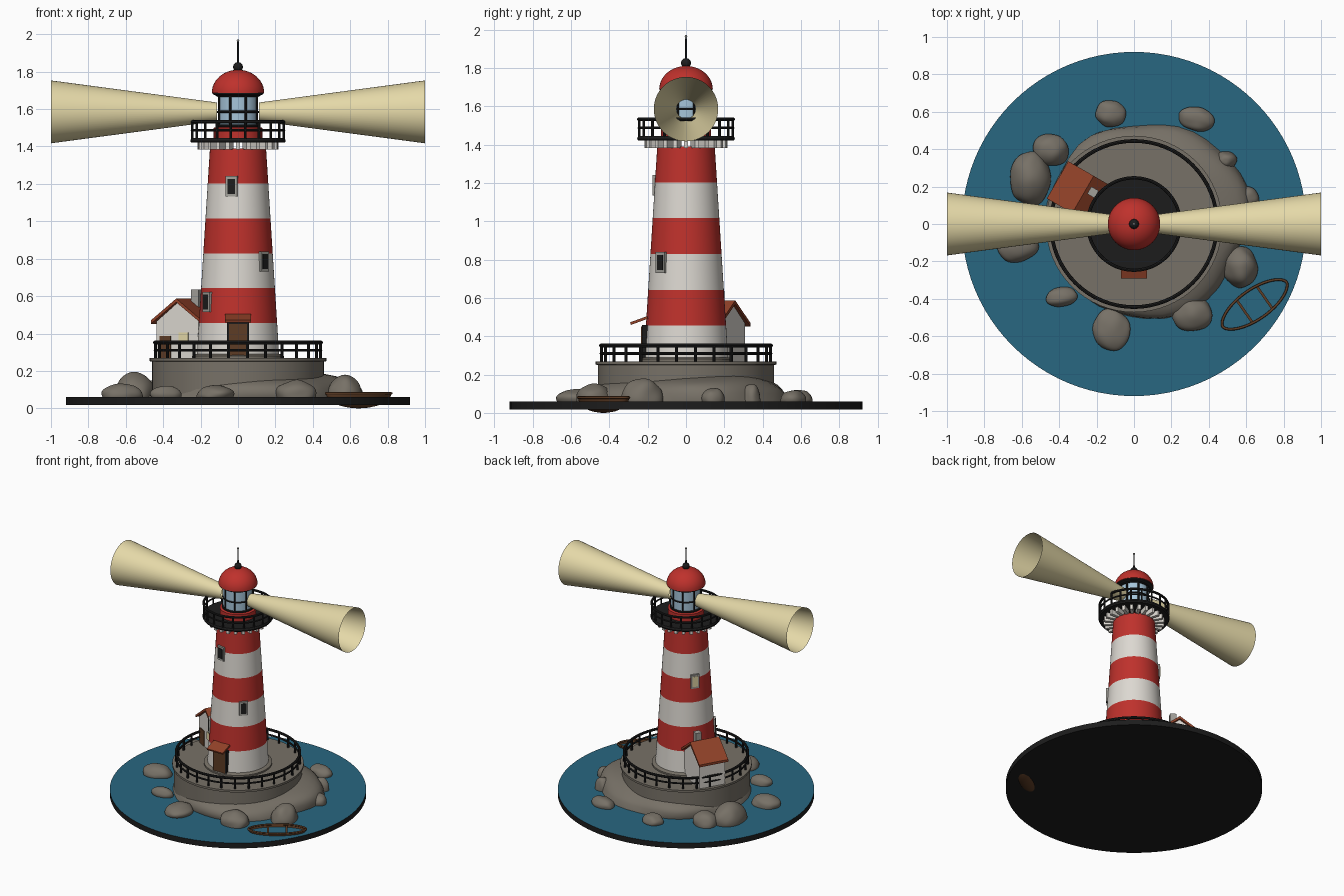
import bpy, bmesh, math, random
from mathutils import Vector, Matrix, noise

if "Cube" in bpy.data.objects:
    bpy.data.objects.remove(bpy.data.objects["Cube"])

random.seed(4)


def material(name, r, g, b):
    m = bpy.data.materials.new(name)
    m.diffuse_color = (r, g, b, 1)
    m.use_nodes = True
    m.node_tree.nodes["Principled BSDF"].inputs["Base Color"].default_value = m.diffuse_color
    return m


RED = material("red_paint", .52, .031, .025)
WHITE = material("white_paint", .72, .69, .64)
ROCK = material("rock_grey", .185, .165, .135)
STONE = material("stone_grey", .36, .35, .32)
WATER = material("sea_blue", .022, .135, .22)
BLACK = material("black_iron", .012, .012, .012)
GLASS = material("pale_glass", .38, .56, .7)
LIGHT = material("warm_light", .78, .69, .39)
TILE = material("roof_tile", .29, .055, .022)
WOOD = material("brown_wood", .11, .045, .018)


def make(name, bm, mats, matrix=None, angle=35):
    bmesh.ops.recalc_face_normals(bm, faces=bm.faces)
    if matrix:
        bm.transform(matrix)
    me = bpy.data.meshes.new(name)
    bm.to_mesh(me)
    bm.free()
    for m in mats if isinstance(mats, list) else [mats]:
        me.materials.append(m)
    me.shade_smooth()
    me.set_sharp_from_angle(angle=math.radians(angle))
    ob = bpy.data.objects.new(name, me)
    bpy.context.collection.objects.link(ob)
    return ob


def lathe(name, profile, mats, n=64, matrix=None, rule=None, cap=True):
    """Spin (radius, z) points round z; rule(centre) gives the material index."""
    bm = bmesh.new()
    rings = [[bm.verts.new((r * math.cos(2 * math.pi * i / n), r * math.sin(2 * math.pi * i / n), z))
              for i in range(n)] for r, z in profile]
    for a, b in zip(rings, rings[1:]):
        for i in range(n):
            j = (i + 1) % n
            bm.faces.new((a[i], a[j], b[j], b[i]))
    if cap:
        bm.faces.new(rings[0])
        bm.faces.new(rings[-1])
    if rule:
        for f in bm.faces:
            f.material_index = rule(f.calc_center_median())
    return make(name, bm, mats, matrix)


def add_box(bm, loc, size, rot=Matrix()):
    bmesh.ops.create_cube(bm, size=1, matrix=rot @ Matrix.Translation(loc) @ Matrix.Diagonal((*size, 1)))


def box(name, loc, size, mat, rot=Matrix()):
    bm = bmesh.new()
    add_box(bm, loc, size, rot)
    return make(name, bm, mat)


def prism(name, pts, y0, y1, mat, rot):
    """Extrude an (x, z) outline along y."""
    bm = bmesh.new()
    f = bm.faces.new([bm.verts.new((x, y0, z)) for x, z in pts])
    ex = bmesh.ops.extrude_face_region(bm, geom=[f])
    bmesh.ops.translate(bm, vec=(0, y1 - y0, 0), verts=[v for v in ex["geom"] if isinstance(v, bmesh.types.BMVert)])
    return make(name, bm, mat, rot)


def ring(name, R, r, z, mat=BLACK, n=64):
    pts = [(R + r * math.cos(math.pi * k / 4), z + r * math.sin(math.pi * k / 4)) for k in range(9)]
    return lathe(name, pts, mat, n, cap=False)


def posts(name, R, r, z0, z1, count):
    bm = bmesh.new()
    for i in range(count):
        a = 2 * math.pi * (i + .5) / count
        bmesh.ops.create_cone(bm, cap_ends=True, segments=8, radius1=r, radius2=r, depth=z1 - z0,
                              matrix=Matrix.Translation((R * math.cos(a), R * math.sin(a), (z0 + z1) / 2)))
    return make(name, bm, BLACK)


def ball(name, loc, r, mat):
    bm = bmesh.new()
    bmesh.ops.create_uvsphere(bm, u_segments=24, v_segments=12, radius=r)
    return make(name, bm, mat, Matrix.Translation(loc))


def boulder(name, loc, size, turn, rough, seed, power=1.0):
    """Lumpy ellipsoid, flattened just under the water; power < 1 makes it boxier."""
    bm = bmesh.new()
    bmesh.ops.create_icosphere(bm, subdivisions=4, radius=1)
    for v in bm.verts:
        lump = 1 + rough * noise.noise(v.co * 1.3 + Vector((seed * 7.3, seed, 2)))
        v.co.z = abs(v.co.z) ** power * (1 if v.co.z > 0 else -1)
        v.co *= lump
        v.co.z = max(v.co.z, (.045 - loc[2]) / size[2])
    m = Matrix.Translation(loc) @ Matrix.Rotation(turn, 4, 'Z') @ Matrix.Diagonal((*size, 1))
    return make(name, bm, ROCK, m, 60)


def turn(deg):
    return Matrix.Rotation(math.radians(deg), 4, 'Z')


def tower_radius(z):
    return .221 - .071 * (z - .268) / 1.122


# Sea disc: blue top on a black base
lathe("sea_base", [(.92, .018), (.92, .06)], [BLACK, WATER], 96, rule=lambda c: int(c.z > .055))

# Island, boulders and paved terrace
boulder("island", (.065, .03, .06), (.55, .52, .15), 0, .1, 3, .62)
rocks = [(-.125, .59, .08, .072, .12), (.335, .56, .097, .064, .12), (.49, .34, .06, .05, .15),
         (.6, .14, .07, .06, .13), (-.445, .395, .095, .085, .15), (-.555, .245, .11, .145, .19),
         (-.62, -.12, .11, .085, .13), (-.385, -.39, .085, .052, .12), (-.12, -.565, .1, .112, .125),
         (.31, -.48, .11, .095, .15), (.57, -.23, .09, .11, .18)]
for i, (x, y, a, b, top) in enumerate(rocks):
    boulder(f"boulder_{i + 1}", (x, y, .07), (a, b, top - .07), random.uniform(-.25, .25), .1, i + 1)
lathe("terrace", [(.46, .062), (.46, .25), (.472, .252), (.472, .268)], ROCK, 64)

# Terrace railing
posts("terrace_posts", .444, .008, .265, .355, 28)
for z, r in ((.352, .01), (.31, .007)):
    ring("terrace_rail", .444, r, z)

# Striped tower
zs = [.268 + .187 * k for k in range(7)]
lathe("tower", [(tower_radius(z), z) for z in zs], [WHITE, RED], 64,
      rule=lambda c: int((c.z - .268) / .187) % 2 if .27 < c.z < 1.385 else 0)
lathe("tower_foot", [(.245, .265), (.245, .28), (.225, .29)], ROCK)

# Gallery brackets, deck and railing
bm = bmesh.new()
for k in range(24):
    add_box(bm, (.175, 0, 1.403), (.085, .022, .04), turn(15 * k))
make("gallery_brackets", bm, WHITE)
lathe("gallery_deck", [(.25, 1.42), (.255, 1.43), (.25, 1.445)], BLACK)
posts("gallery_posts", .247, .007, 1.44, 1.535, 20)
for z, r in ((1.532, .009), (1.487, .006)):
    ring("gallery_rail", .247, r, z)

# Lantern room
lathe("lantern_wall", [(.13, 1.44), (.13, 1.5), (.112, 1.505)], RED)
lathe("lantern_glass", [(.106, 1.5), (.106, 1.69)], GLASS)
posts("lantern_bars", .108, .006, 1.5, 1.69, 8)
for z, r in ((1.51, .008), (1.585, .006), (1.675, .01)):
    ring("lantern_ring", .108, r, z)
lathe("dome_eave", [(.12, 1.672), (.135, 1.68), (.135, 1.692)], BLACK)
lathe("dome", [(.14 * math.cos(t), 1.687 + .123 * math.sin(t)) for t in [math.pi / 2 * k / 12.1 for k in range(13)]], RED)
ball("finial_ball", (0, 0, 1.825), .026, BLACK)
lathe("lightning_rod", [(.006, 1.83), (.004, 1.96)], BLACK, 10)
ball("rod_tip", (0, 0, 1.965), .007, STONE)

# Two open light beams
for s in (1, -1):
    m = Matrix.Translation((0, 0, 1.585)) @ Matrix.Rotation(s * math.pi / 2, 4, 'Y')
    lathe("light_beam", [(.05, .112), (.168, 1)], LIGHT, 64, m, cap=False)

# Tower windows: azimuth, height, pane colour
for az, z, pane in ((216, .568, BLACK), (-43, .785, BLACK), (146, .99, LIGHT), (-102, 1.187, BLACK)):
    r = tower_radius(z)
    box("window_frame", (r - .01, 0, z), (.04, .064, .108), STONE, turn(az))
    box("window_pane", (r + .0095, 0, z), (.006, .042, .08), pane, turn(az))

# Entrance door and sloping canopy
box("door_frame", (0, -.19, .363), (.12, .08, .19), BLACK)
box("door", (0, -.231, .36), (.098, .008, .18), WOOD)
tilt = Matrix.Translation((0, -.245, .482)) @ Matrix.Rotation(math.radians(20), 4, 'X')
box("door_canopy", (0, 0, 0), (.14, .095, .014), TILE, tilt)

# Keeper's hut beside the tower (local x points outward, local y to the front gable)
H = turn(150)
prism("hut_walls", [(.185, .265), (.445, .265), (.445, .465), (.315, .565), (.185, .465)], -.1, .1, WHITE, H)
prism("hut_roof", [(.472, .452), (.472, .47), (.315, .587), (.158, .47), (.158, .452), (.315, .567)],
      -.115, .115, TILE, H)
box("hut_chimney", (.275, -.037, .56), (.045, .045, .15), STONE, H)
box("hut_door", (.39, .101, .327), (.07, .008, .12), WOOD, H)
box("hut_window", (.277, .101, .375), (.058, .008, .06), LIGHT, H)

# Rowing boat: open hull with gunwale and two seats
B = Matrix.Translation((.645, -.43, 0)) @ turn(35)


def half_width(u):
    return .08 * (1 - u * u) ** .58


bm = bmesh.new()
N, M = 24, 12
grid = []
for i in range(N + 1):
    u = math.sin((-1 + 2 * i / N) * math.pi / 2) * .999
    grid.append([bm.verts.new((.208 * u, half_width(u) * math.cos(math.pi * k / M),
                               .08 - .08 * math.sqrt(1 - u * u) * math.sin(math.pi * k / M))) for k in range(M + 1)])
for a, b in zip(grid, grid[1:]):
    for k in range(M):
        bm.faces.new((a[k], a[k + 1], b[k + 1], b[k]))
make("boat_hull", bm, WOOD, B, 60)

cu = bpy.data.curves.new("boat_gunwale", 'CURVE')
cu.dimensions = '3D'
cu.bevel_depth = .007
cu.bevel_resolution = 2
sp = cu.splines.new('POLY')
sp.points.add(47)
for k in range(48):
    u = math.cos(2 * math.pi * k / 48)
    sp.points[k].co = (.208 * u, half_width(u) * (1 if k < 24 else -1), .08, 1)
sp.use_cyclic_u = True
cu.materials.append(WOOD)
gunwale = bpy.data.objects.new("boat_gunwale", cu)
gunwale.matrix_world = B
bpy.context.collection.objects.link(gunwale)
for x in (-.065, .065):
    box("boat_seat", (x, 0, .072), (.014, .14, .008), WOOD, B)
